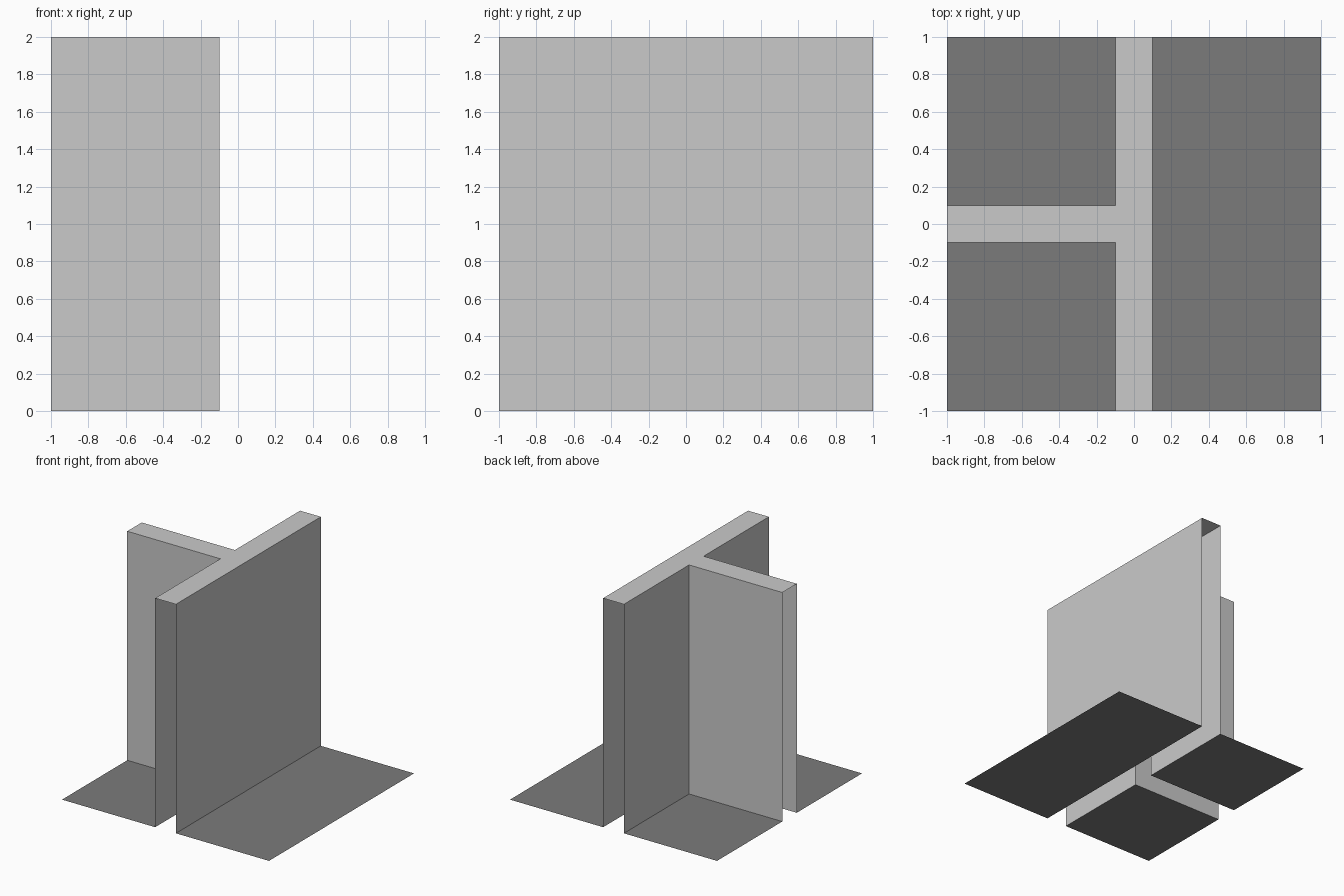
import bpy

if "Cube" in bpy.data.objects:
    bpy.data.objects.remove(bpy.data.objects["Cube"])

T, R, H = 0.1, 1.0, 2.0   # half wall thickness, half tile width, wall height


def material(name, value):
    m = bpy.data.materials.new(name)
    m.diffuse_color = (value, value, value, 1)
    m.use_nodes = True
    m.node_tree.nodes["Principled BSDF"].inputs["Base Color"].default_value = m.diffuse_color
    return m


light = material("light grey wall", 0.59)
dark = material("dark grey floor", 0.198)


def add_mesh(name, verts, faces, mat):
    me = bpy.data.meshes.new(name)
    me.from_pydata(verts, [], faces)
    me.materials.append(mat)
    ob = bpy.data.objects.new(name, me)
    bpy.context.collection.objects.link(ob)
    return ob


def flat(name, outline, z, mat):
    add_mesh(name, [(x, y, z) for x, y in outline], [range(len(outline))], mat)


def wall(name, path):
    n = len(path)
    verts = [(x, y, z) for z in (0, H) for x, y in path]
    faces = [(i, i + 1, n + i + 1, n + i) for i in range(n - 1)]
    add_mesh(name, verts, faces, light)


def rect(x0, y0, x1, y1):
    return [(x0, y0), (x1, y0), (x1, y1), (x0, y1)]


# Floors of the three spaces (none under the walls)
flat("floor_right", rect(T, -R, R, R), 0, dark)
flat("floor_front_left", rect(-R, -R, -T, -T), 0, dark)
flat("floor_back_left", rect(-R, T, -T, R), 0, dark)

# Wall sides, single sheets with open ends
wall("wall_right", [(T, -R), (T, R)])
wall("wall_front_left", [(-R, -T), (-T, -T), (-T, -R)])
wall("wall_back_left", [(-T, R), (-T, T), (-R, T)])

# T-shaped wall top, in two flat pieces
flat("wall_top_long", rect(-T, -R, T, R), H, light)
flat("wall_top_branch", rect(-R, -T, -T, T), H, light)
